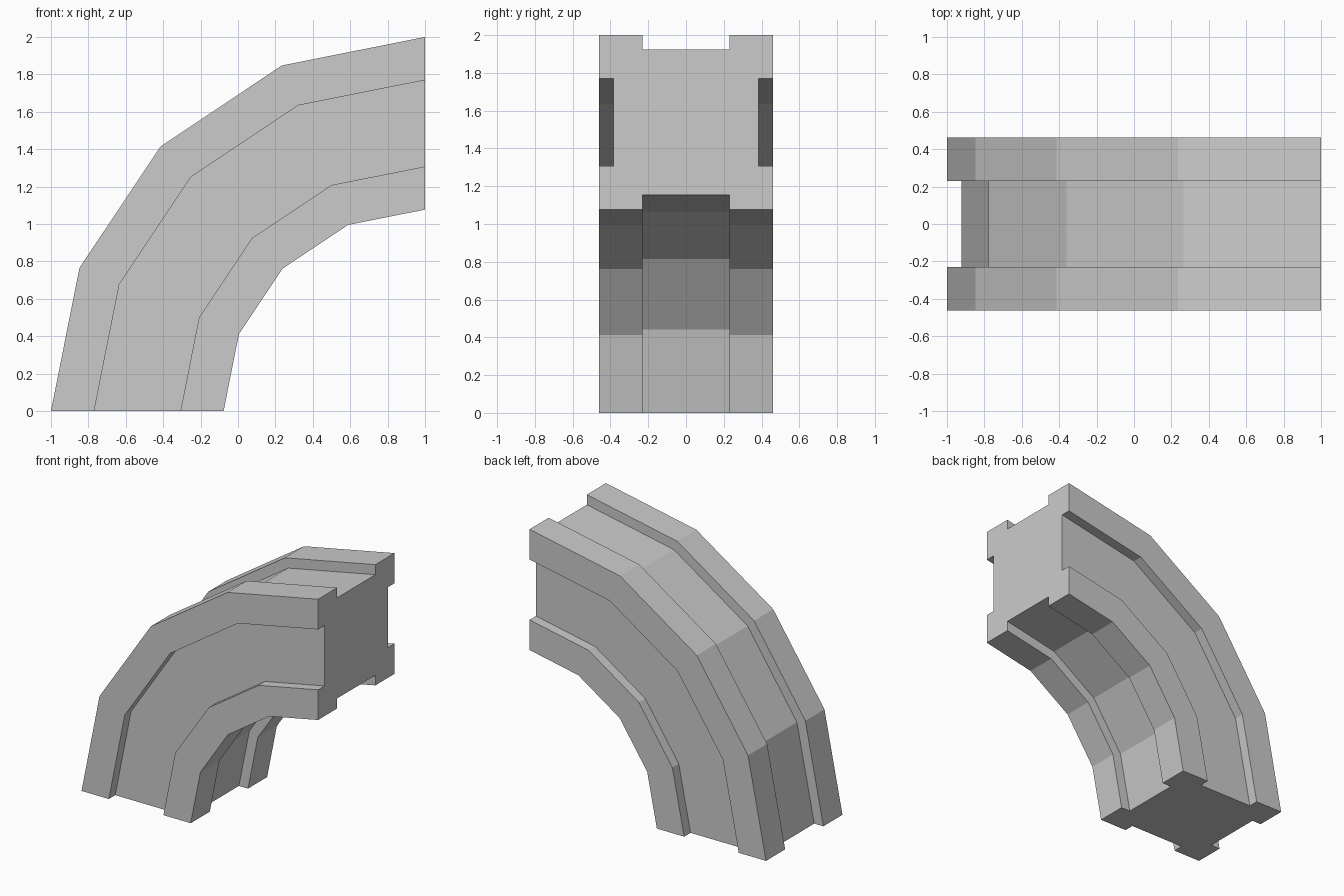
import bpy, bmesh
from math import radians, sin, cos

if "Cube" in bpy.data.objects:
    bpy.data.objects.remove(bpy.data.objects["Cube"])

U = 1 / 13            # module of the cross-section grid
MID_R = 2 - 6 * U     # radius of the bend's centre line
STEPS = 4             # straight segments in the quarter bend

# Square cross-section with one shallow channel per side, by 4-fold rotation
profile = []
a, b = 1, 0
for _ in range(4):
    for u, v in [(6, -6), (6, -3), (5, -3), (5, 3), (6, 3)]:
        profile.append(((u * a - v * b) * U, (u * b + v * a) * U))
    a, b = -b, a

# Sweep the section around the y-parallel axis through (1, 0, 0)
bm = bmesh.new()
rings = []
for i in range(STEPS + 1):
    t = radians(90 * i / STEPS)
    rings.append([bm.verts.new((1 - (MID_R + r) * cos(t), y, (MID_R + r) * sin(t)))
                  for r, y in profile])

n = len(profile)
for r0, r1 in zip(rings, rings[1:]):
    for j in range(n):
        k = (j + 1) % n
        bm.faces.new((r0[j], r0[k], r1[k], r1[j]))

# End caps
bm.faces.new(rings[0][::-1])
bm.faces.new(rings[-1])
bmesh.ops.recalc_face_normals(bm, faces=bm.faces)

mesh = bpy.data.meshes.new("channelled_bend")
bm.to_mesh(mesh)
bm.free()
bpy.context.collection.objects.link(bpy.data.objects.new("channelled_bend", mesh))
